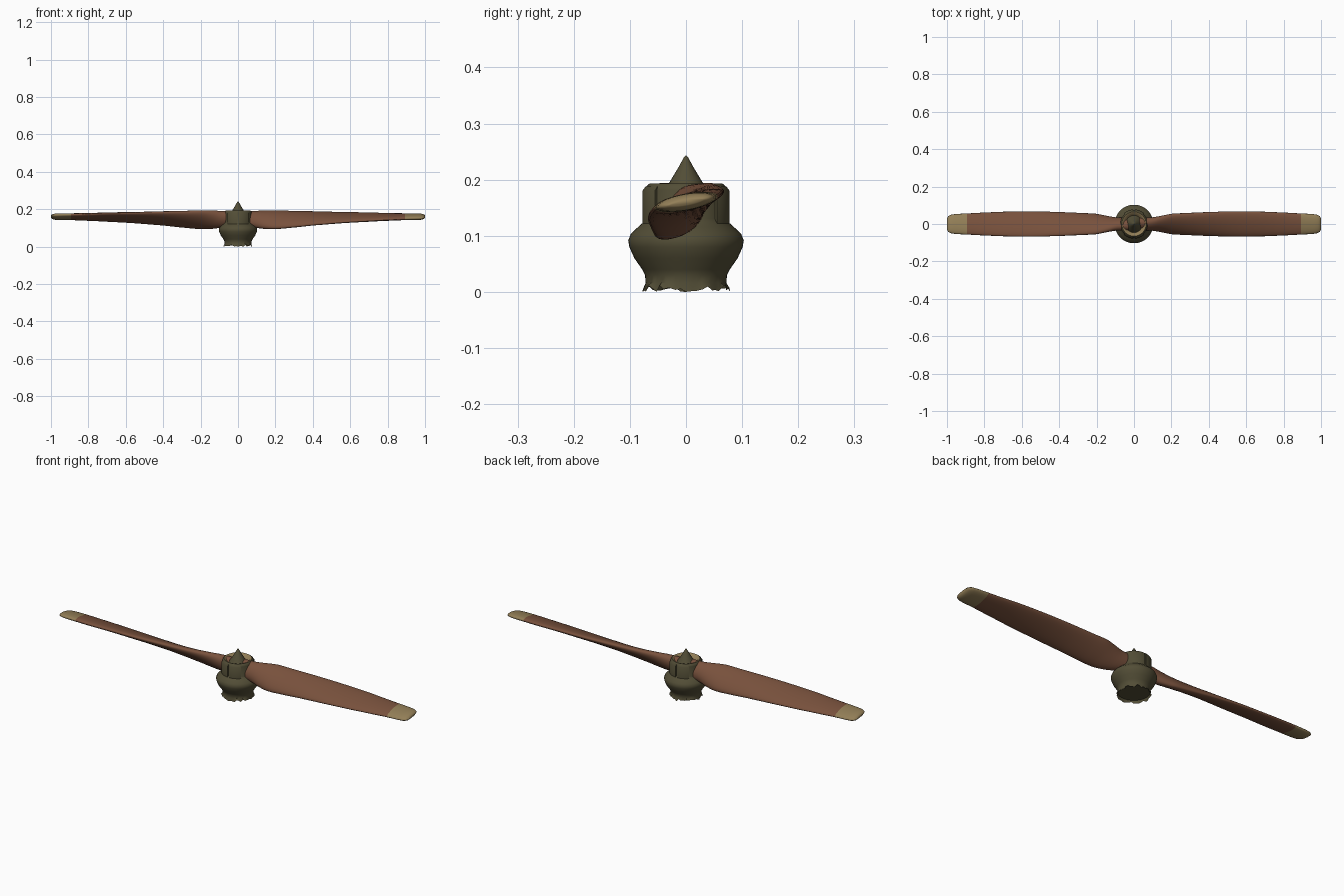
import bpy, bmesh, math, random
from mathutils import Matrix, Vector

if "Cube" in bpy.data.objects:
    bpy.data.objects.remove(bpy.data.objects["Cube"])

random.seed(4)


def material(name, rgb):
    m = bpy.data.materials.new(name)
    m.diffuse_color = (*rgb, 1)
    m.use_nodes = True
    m.node_tree.nodes["Principled BSDF"].inputs["Base Color"].default_value = m.diffuse_color
    return m


WOOD = material("brown wood", (0.19, 0.083, 0.046))
TAN = material("tan metal", (0.29, 0.21, 0.095))
OLIVE = material("dark olive", (0.085, 0.075, 0.037))


def finish(bm, name, mats, angle=40):
    me = bpy.data.meshes.new(name)
    bm.to_mesh(me)
    bm.free()
    ob = bpy.data.objects.new(name, me)
    bpy.context.collection.objects.link(ob)
    for m in mats:
        me.materials.append(m)
    bpy.ops.object.select_all(action='DESELECT')
    bpy.context.view_layer.objects.active = ob
    ob.select_set(True)
    bpy.ops.object.shade_smooth_by_angle(angle=math.radians(angle))
    return ob


def loft(bm, rings):
    """Join rings of equal length into a skin, outward facing for rising rings."""
    n = len(rings[0])
    for a, b in zip(rings, rings[1:]):
        for i in range(n):
            j = (i + 1) % n
            bm.faces.new((a[i], a[j], b[j], b[i]))


def lathe(name, profile, mats, seg=48, ragged=False):
    bm = bmesh.new()
    rings = []
    for k, (r, z) in enumerate(profile):
        ring = []
        for i in range(seg):
            a = math.tau * i / seg
            rr, zz = r, z
            if ragged and k == 0:
                zz = 0 if i % 12 == 0 else random.uniform(0, 0.012)
                rr = r + random.uniform(-0.005, 0.003)
            ring.append(bm.verts.new((rr * math.cos(a), rr * math.sin(a), zz)))
        rings.append(ring)
    loft(bm, rings)
    return bm, rings, mats, name


# Hub: turned shell with a torn lower edge
bm, rings, mats, name = lathe("hub", [
    (0.077, 0), (0.072, 0.016), (0.073, 0.03), (0.078, 0.04), (0.092, 0.06),
    (0.101, 0.08), (0.103, 0.092), (0.098, 0.104), (0.085, 0.116), (0.076, 0.124),
    (0.073, 0.13), (0.073, 0.181), (0.071, 0.188), (0.065, 0.193)], [OLIVE], ragged=True)
finish(bm, name, mats)

# Closing plate just above the torn edge
bm = bmesh.new()
bmesh.ops.create_circle(bm, cap_ends=True, segments=48, radius=0.072,
                        matrix=Matrix.Translation((0, 0, 0.016)))
bmesh.ops.reverse_faces(bm, faces=bm.faces[:])
finish(bm, "hub_bottom_plate", [OLIVE])

# Tan funnel ring on top of the hub
bm, rings, mats, name = lathe("hub_top_ring", [
    (0.065, 0.193), (0.059, 0.191), (0.046, 0.170), (0.044, 0.168)], [TAN])
finish(bm, name, mats)

# Pointed nose cone
bm, rings, mats, name = lathe("nose_cone", [
    (0.047, 0.168), (0.032, 0.191), (0.014, 0.221), (0.003, 0.241), (0.0005, 0.243)], [OLIVE], seg=24)
finish(bm, name, mats)


# Clamp panels on the front and back of the hub
def clamp(name, centre, half):
    bm = bmesh.new()
    rings = []
    steps = 8
    for z, r in ((0.122, 0.070), (0.122, 0.078), (0.180, 0.078), (0.188, 0.072)):
        rings.append([bm.verts.new((r * math.cos(a), r * math.sin(a), z)) for a in
                      (centre + half * (2 * i / steps - 1) for i in range(steps + 1))])
    for a, b in zip(rings, rings[1:]):
        for i in range(steps):
            bm.faces.new((a[i], a[i + 1], b[i + 1], b[i]))
    for i in (0, steps):
        bm.faces.new([r[i] for r in rings])
    bmesh.ops.recalc_face_normals(bm, faces=bm.faces[:])
    finish(bm, name, [OLIVE])


for side, base in (("front", -math.pi / 2), ("back", math.pi / 2)):
    for k, off in enumerate((-0.42, 0.42)):
        clamp(f"{side}_clamp_{k + 1}", base + off, 0.36)

# Blade stations: x, chord, thickness, pitch in degrees, centre height
STATIONS = [
    (0.03, 0.092, 0.066, 66, 0.147), (0.09, 0.097, 0.062, 62, 0.146),
    (0.14, 0.118, 0.056, 51, 0.144), (0.20, 0.140, 0.050, 42, 0.144),
    (0.28, 0.142, 0.045, 36, 0.146), (0.40, 0.144, 0.040, 28, 0.151),
    (0.55, 0.145, 0.034, 21, 0.155), (0.70, 0.137, 0.031, 17, 0.158),
    (0.82, 0.124, 0.030, 13, 0.159), (0.893, 0.115, 0.030, 11, 0.160),
    (0.95, 0.109, 0.030, 10, 0.160), (0.98, 0.100, 0.028, 10, 0.160),
    (0.994, 0.084, 0.020, 10, 0.160), (1.0, 0.062, 0.009, 10, 0.160)]


def spline(p0, p1, p2, p3, t):
    return [0.5 * (2 * b + (c - a) * t + (2 * a - 5 * b + 4 * c - d) * t * t
                   + (3 * b - a - 3 * c + d) * t ** 3)
            for a, b, c, d in zip(p0, p1, p2, p3)]


def section(bm, x, chord, thick, pitch, zc, n=28):
    c, s = math.cos(math.radians(pitch)), math.sin(math.radians(pitch))
    ring = []
    for i in range(n):
        a = math.tau * i / n
        u = chord / 2 * math.cos(a)
        w = thick / 2 * math.sin(a)
        ring.append(bm.verts.new((x, u * c - w * s, zc + u * s + w * c)))
    return ring


# Two twisted blades with metal tips
for name, turn in (("right_blade", 0), ("left_blade", math.pi)):
    bm = bmesh.new()
    S = STATIONS
    rings = []
    for i in range(len(S) - 1):
        p0, p3 = S[max(i - 1, 0)], S[min(i + 2, len(S) - 1)]
        steps = 4 if i < 9 else 2
        for k in range(steps):
            row = spline(p0, S[i], S[i + 1], p3, k / steps)
            row[0] = S[i][0] + (S[i + 1][0] - S[i][0]) * k / steps
            rings.append(section(bm, *row))
    rings.append(section(bm, *S[-1]))
    loft(bm, rings)
    bm.faces.new(rings[-1])
    for f in bm.faces:
        f.material_index = int(f.calc_center_median().x > 0.893)
    bmesh.ops.recalc_face_normals(bm, faces=bm.faces[:])
    bmesh.ops.rotate(bm, verts=bm.verts[:], cent=Vector(), matrix=Matrix.Rotation(turn, 3, 'Z'))
    finish(bm, name, [WOOD, TAN], angle=60)
